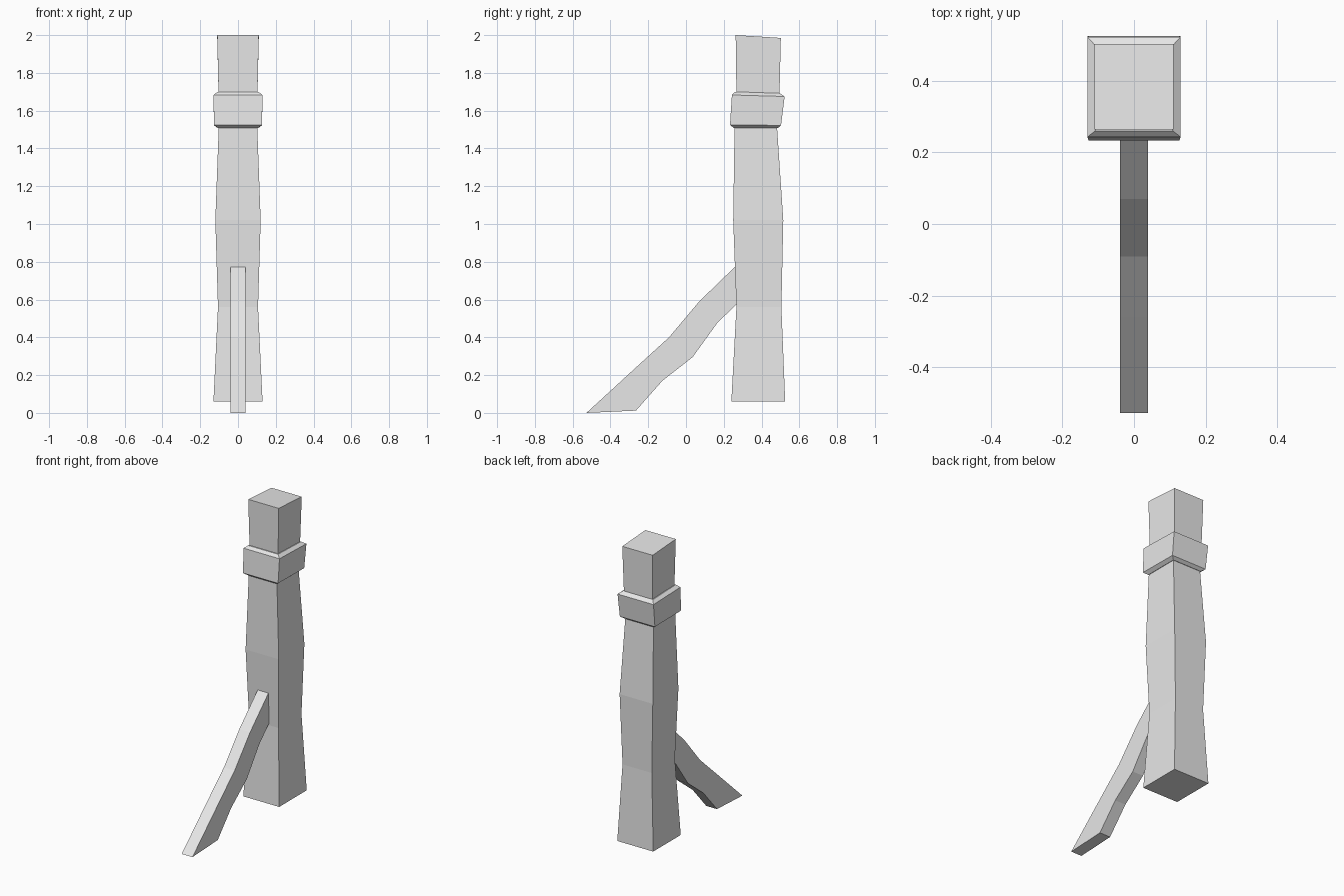
import bpy
import bmesh

default = bpy.data.objects.get("Cube")
if default:
    bpy.data.objects.remove(default, do_unlink=True)

GREY = (0.8, 0.8, 0.8, 1.0)
grey = bpy.data.materials.new("plain_grey")
grey.use_nodes = True
grey.diffuse_color = GREY
grey.node_tree.nodes["Principled BSDF"].inputs["Base Color"].default_value = GREY


def loft(name, loops):
    """Skin a closed solid through loops that have equal point counts."""
    bm = bmesh.new()
    rings = [[bm.verts.new(p) for p in loop] for loop in loops]
    count = len(rings[0])
    for low, high in zip(rings, rings[1:]):
        for i in range(count):
            j = (i + 1) % count
            bm.faces.new((low[i], low[j], high[j], high[i]))
    bm.faces.new(rings[0][::-1])
    bm.faces.new(rings[-1])
    bmesh.ops.recalc_face_normals(bm, faces=bm.faces)
    mesh = bpy.data.meshes.new(name)
    bm.to_mesh(mesh)
    bm.free()
    mesh.materials.append(grey)
    obj = bpy.data.objects.new(name, mesh)
    bpy.context.collection.objects.link(obj)
    return obj


def section(half_width, front, back, z_front, z_back):
    """Rectangular cross-section, tilted when the two heights differ."""
    return [(-half_width, front, z_front), (half_width, front, z_front),
            (half_width, back, z_back), (-half_width, back, z_back)]


# Wobbly square post, with a slightly sloping top
loft("post", [
    section(0.13, 0.24, 0.525, 0.06, 0.06),
    section(0.106, 0.267, 0.505, 0.56, 0.56),
    section(0.12, 0.25, 0.515, 1.02, 1.02),
    section(0.102, 0.257, 0.482, 1.51, 1.51),
    section(0.103, 0.267, 0.495, 1.69, 1.69),
    section(0.11, 0.263, 0.502, 2.0, 1.985),
])

# Chamfered collar around the post
loft("collar", [
    section(0.105, 0.255, 0.485, 1.507, 1.507),
    section(0.127, 0.233, 0.503, 1.525, 1.522),
    section(0.13, 0.243, 0.522, 1.683, 1.675),
    section(0.108, 0.26, 0.498, 1.70, 1.692),
])

# Crooked diagonal brace, extruded sideways from its side profile
upper = [(-0.527, 0.0), (-0.26, 0.245), (-0.09, 0.40), (0.07, 0.59), (0.264, 0.778)]
lower = [(-0.265, 0.012), (-0.125, 0.17), (0.035, 0.295), (0.165, 0.475), (0.27, 0.578)]
HALF = 0.039
loft("brace", [
    [(-HALF, *u), (HALF, *u), (HALF, *d), (-HALF, *d)]
    for u, d in zip(upper, lower)
])
